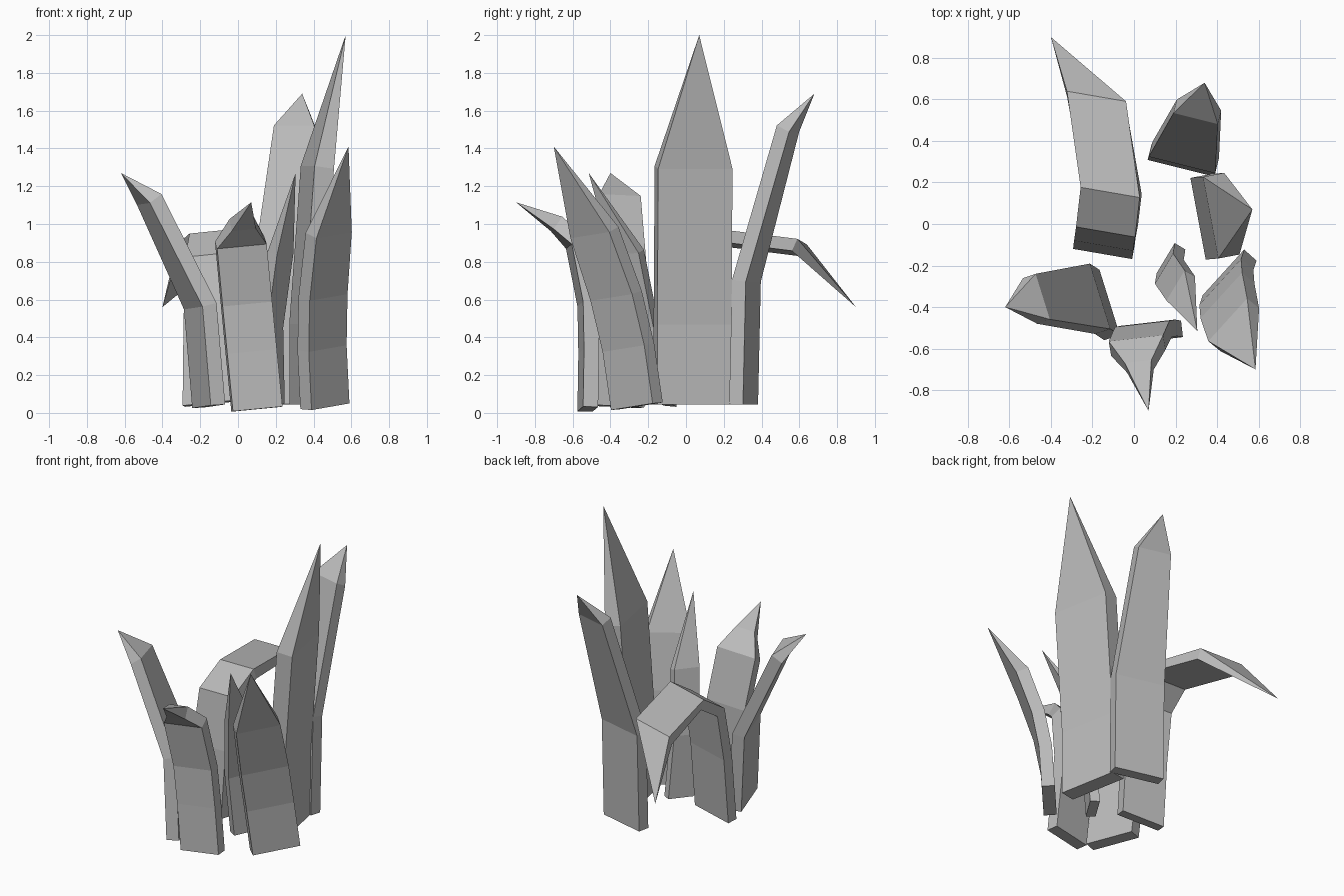
import bpy
import bmesh
from mathutils import Vector

default_cube = bpy.data.objects.get("Cube")
if default_cube:
    bpy.data.objects.remove(default_cube, do_unlink=True)

# One plain grey for the whole clump
grey = bpy.data.materials.new("plain_grey")
grey.use_nodes = True
grey_value = (0.5, 0.5, 0.5, 1)
grey.diffuse_color = grey_value
grey.node_tree.nodes["Principled BSDF"].inputs["Base Color"].default_value = grey_value


def blade(name, side, thickness, rings, tip):
    """Sweep a flat rectangular section along the ring centres and close it at a point.

    side: direction across the blade; rings: (x, y, z, width) from root to shoulder.
    """
    across = Vector(side).normalized()
    centres = [Vector(ring[:3]) for ring in rings] + [Vector(tip)]
    bm = bmesh.new()
    sections = []
    for i, ring in enumerate(rings):
        ahead = (centres[i + 1] - centres[i]).normalized()
        behind = (centres[i] - centres[i - 1]).normalized() if i else ahead
        through = (ahead + behind).cross(across).normalized() * thickness / 2
        half = across * ring[3] / 2
        corners = (-half - through, half - through, half + through, -half + through)
        sections.append([bm.verts.new(centres[i] + corner) for corner in corners])

    # Root cap, side walls, pointed end
    bm.faces.new(sections[0])
    for low, high in zip(sections, sections[1:]):
        for a in range(4):
            b = (a + 1) % 4
            bm.faces.new((low[a], low[b], high[b], high[a]))
    point = bm.verts.new(centres[-1])
    last = sections[-1]
    for a in range(4):
        bm.faces.new((last[a], last[(a + 1) % 4], point))
    bmesh.ops.recalc_face_normals(bm, faces=bm.faces)

    mesh = bpy.data.meshes.new(name)
    bm.to_mesh(mesh)
    bm.free()
    mesh.materials.append(grey)
    obj = bpy.data.objects.new(name, mesh)
    bpy.context.collection.objects.link(obj)
    return obj


# Blade that arches over to the back and droops
blade("drooping_back_blade", (0.29, -0.05, 0.03), 0.07,
      [(-0.145, -0.11, 0.05, 0.29), (-0.14, -0.07, 0.49, 0.29),
       (-0.13, -0.01, 0.82, 0.29), (-0.11, 0.16, 0.93, 0.29),
       (-0.18, 0.6, 0.875, 0.29)],
      (-0.4, 0.9, 0.56))

# Tallest, widest blade
blade("tall_side_blade", (-0.075, 0.4, 0), 0.105,
      [(0.36, 0.035, 0.045, 0.4), (0.36, 0.035, 0.47, 0.4),
       (0.42, 0.04, 1.3, 0.4)],
      (0.57, 0.07, 2))

# Tall blade leaning to the back
blade("tall_back_blade", (0.32, -0.08, 0), 0.075,
      [(0.235, 0.305, 0.045, 0.33), (0.24, 0.32, 0.7, 0.33),
       (0.305, 0.54, 1.505, 0.22)],
      (0.34, 0.68, 1.69))

# Pair of blades at the front corner, leaning forward
blade("front_corner_blade", (0.2, 0.22, 0.035), 0.08,
      [(0.46, -0.26, 0.035, 0.3), (0.445, -0.305, 0.345, 0.3),
       (0.45, -0.37, 0.62, 0.3), (0.48, -0.485, 0.955, 0.28)],
      (0.585, -0.7, 1.41))
blade("slim_inner_blade", (0.15, 0.25, 0.02), 0.06,
      [(0.178, -0.18, 0.045, 0.17), (0.17, -0.23, 0.45, 0.17),
       (0.225, -0.31, 0.85, 0.17)],
      (0.305, -0.515, 1.27))

# Front blade whose end curls outward
blade("curled_front_blade", (0.26, 0.03, 0.025), 0.08,
      [(0.1, -0.52, 0.02, 0.265), (0.07, -0.515, 0.325, 0.265),
       (0.045, -0.52, 0.58, 0.265), (0.015, -0.585, 0.9, 0.265),
       (0.025, -0.685, 1, 0.13)],
      (0.07, -0.9, 1.115))

# Blade leaning outward on the other front corner
blade("outward_leaning_blade", (0.1, -0.32, 0.015), 0.08,
      [(-0.155, -0.39, 0.035, 0.33), (-0.2, -0.36, 0.565, 0.33),
       (-0.47, -0.36, 1.13, 0.23)],
      (-0.62, -0.4, 1.27))
